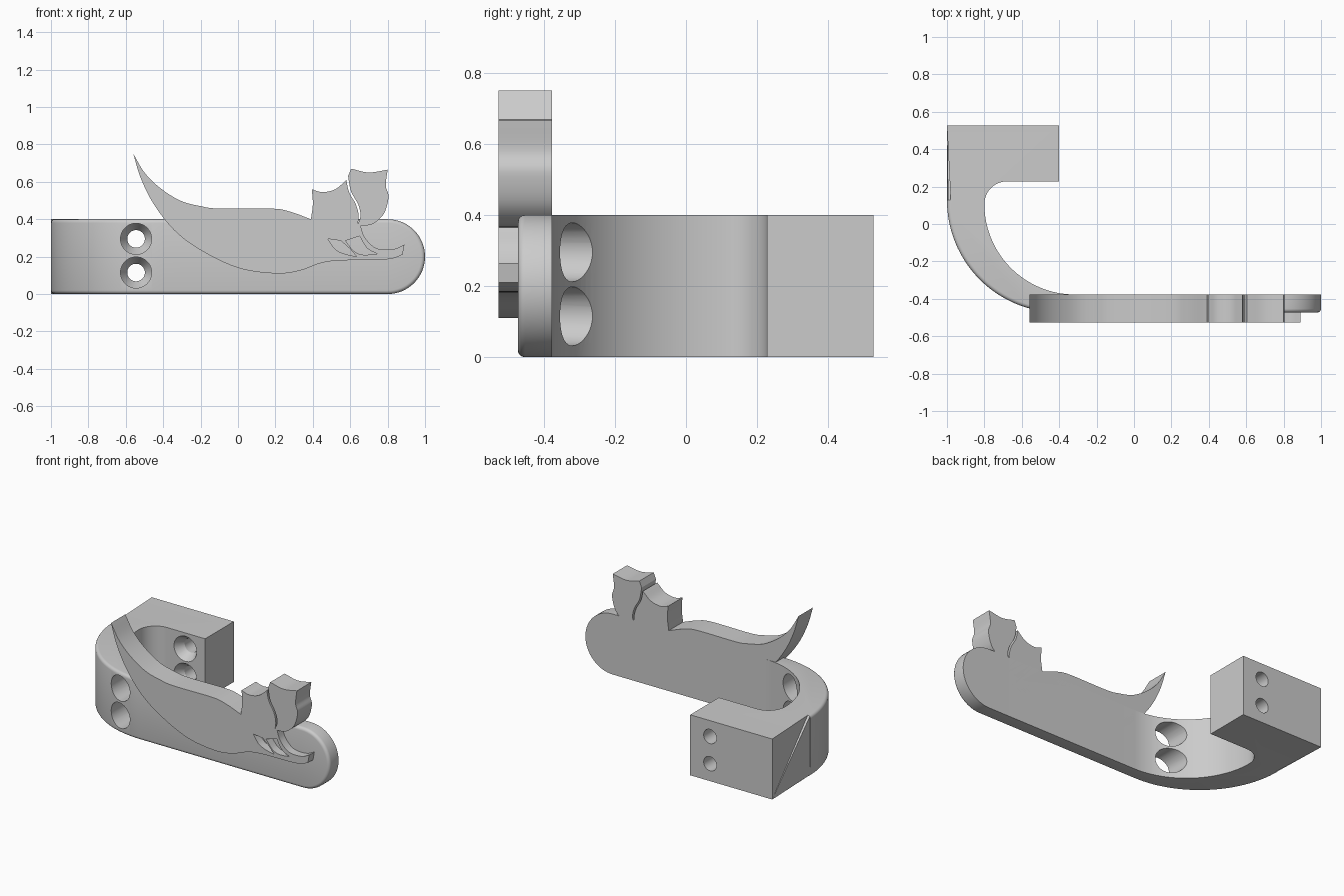
import bpy, bmesh
from math import pi, cos, sin, hypot
from mathutils import Vector

cube = bpy.data.objects.get("Cube")
if cube:
    bpy.data.objects.remove(cube, do_unlink=True)

gray = bpy.data.materials.new("light_gray")
gray.use_nodes = True
gray.diffuse_color = (0.6, 0.6, 0.6, 1)
gray.node_tree.nodes["Principled BSDF"].inputs["Base Color"].default_value = gray.diffuse_color

H = 0.40                                            # height of the band
FRONT, BACK, RELIEF, REAR, INNER = -0.473, -0.377, -0.527, 0.527, 0.228


def arc(cx, cy, r, a0, a1, n=32):
    return [(cx + r * cos(a0 + (a1 - a0) * i / n), cy + r * sin(a0 + (a1 - a0) * i / n))
            for i in range(n + 1)]


def smooth_path(points, steps=6):
    """Catmull-Rom samples through the points, without the last one."""
    p = [Vector(q) for q in points]
    p = [2 * p[0] - p[1]] + p + [2 * p[-1] - p[-2]]
    out = []
    for a, b, c, d in zip(p, p[1:], p[2:], p[3:]):
        for i in range(steps):
            t = i / steps
            out.append((2 * b + (c - a) * t + (2 * a - 5 * b + 4 * c - d) * t ** 2
                        + (3 * b - a - 3 * c + d) * t ** 3) / 2)
    return out


def outline(*segments):
    return [q for s in segments for q in smooth_path(s)]


def prism(bm, points, place, lo, hi):
    """Extrude a closed outline between two levels."""
    base = bm.faces.new([bm.verts.new(place(p, lo)) for p in points])
    ext = bmesh.ops.extrude_face_region(bm, geom=[base], use_keep_orig=True)
    moved = [v for v in ext["geom"] if isinstance(v, bmesh.types.BMVert)]
    shift = Vector(place((0, 0), hi)) - Vector(place((0, 0), lo))
    bmesh.ops.translate(bm, verts=moved, vec=shift)


def in_plan(p, level):
    return (p[0], p[1], level)


def in_elevation(p, level):
    return (p[0], level, p[1])


def make(name, bm):
    bmesh.ops.recalc_face_normals(bm, faces=bm.faces)
    mesh = bpy.data.meshes.new(name)
    bm.to_mesh(mesh)
    bm.free()
    mesh.materials.append(gray)
    ob = bpy.data.objects.new(name, mesh)
    bpy.context.collection.objects.link(ob)
    return ob


def activate(ob):
    bpy.ops.object.select_all(action="DESELECT")
    ob.select_set(True)
    bpy.context.view_layer.objects.active = ob


def cut(ob, cutter):
    activate(ob)
    mod = ob.modifiers.new("cut", "BOOLEAN")
    mod.operation, mod.solver, mod.object = "DIFFERENCE", "EXACT", cutter
    bpy.ops.object.modifier_apply(modifier=mod.name)
    bpy.data.objects.remove(cutter, do_unlink=True)


def finish(ob):
    activate(ob)
    bpy.ops.object.shade_smooth_by_angle(angle=pi / 6)


# Hook: mounting block, curved neck and flat front plate in one plan profile
end_x = 1 - H / 2
r_out, r_in = 0.6, 0.484
out_c = (r_out - 1, FRONT + r_out)
in_c = (r_in - 0.8, BACK + r_in)
fillet = INNER - in_c[1]
plan = [(-1, REAR), (-0.4, REAR), (-0.4, INNER)]
plan += arc(fillet - 0.8, in_c[1], fillet, pi / 2, pi, 12)
plan += arc(*in_c, r_in, pi, 1.5 * pi)[1:]
plan += [(end_x, BACK), (end_x, FRONT)]
plan += arc(*out_c, r_out, 1.5 * pi, pi)
bm = bmesh.new()
prism(bm, plan, in_plan, 0, H)

# Round plate end, welded on
prism(bm, arc(end_x, H / 2, H / 2, -pi / 2, pi / 2), in_elevation, FRONT, BACK)
seam = [f for f in bm.faces if all(abs(v.co.x - end_x) < 1e-4 for v in f.verts)]
bmesh.ops.delete(bm, geom=seam, context="FACES_ONLY")
bmesh.ops.remove_doubles(bm, verts=bm.verts, dist=1e-4)
bmesh.ops.recalc_face_normals(bm, faces=bm.faces)


# Soften the outer front rim
def on_outside(v):
    x, y = v.co.xy
    if x > out_c[0]:
        return abs(y - FRONT) < 1e-4
    return y < out_c[1] + 1e-4 and abs(hypot(x - out_c[0], y - out_c[1]) - r_out) < 1e-3


rim = [e for e in bm.edges if all(on_outside(v) for v in e.verts)
       and len(e.link_faces) == 2 and e.calc_face_angle(0) > 1]
bmesh.ops.bevel(bm, geom=rim, offset=0.02, segments=4, profile=0.5, affect="EDGES")
hook = make("hook_body", bm)

# Two screw holes: wide access through the neck, countersink and bore in the block
for z in (0.115, 0.295):
    bm = bmesh.new()
    steps = [(0, -0.7), (0.083, -0.7), (0.083, INNER), (0.047, INNER + 0.06), (0.047, 0.7), (0, 0.7)]
    vs = [bm.verts.new((-0.545 + r, y, z)) for r, y in steps]
    es = [bm.edges.new(pair) for pair in zip(vs, vs[1:])]
    bmesh.ops.spin(bm, geom=vs + es, cent=(-0.545, 0, z), axis=(0, 1, 0),
                   angle=2 * pi, steps=40)
    bmesh.ops.remove_doubles(bm, verts=bm.verts, dist=1e-4)
    cut(hook, make("screw_cutter", bm))
finish(hook)

# Raised relief: long tail and back, two eared heads, outstretched paw
relief = outline(
    [(-.56, .75), (-.5, .65), (-.42, .57), (-.31, .5), (-.2, .47), (-.1, .457),
     (.18, .457), (.28, .44), (.39, .4)],
    [(.39, .4), (.4, .48), (.395, .56)],
    [(.395, .56), (.45, .545), (.52, .56), (.58, .61)],
    [(.58, .61), (.605, .67)],
    [(.605, .67), (.7, .65), (.8, .665)],
    [(.8, .665), (.79, .58), (.805, .52), (.78, .43), (.72, .375), (.655, .365)],
    [(.655, .365), (.68, .3), (.74, .245), (.83, .24), (.89, .265)],
    [(.89, .265), (.88, .21)],
    [(.88, .21), (.79, .185), (.49, .175), (.33, .125), (.2, .11), (0, .14), (-.2, .235),
     (-.34, .34), (-.45, .48), (-.52, .62), (-.56, .75)])
bm = bmesh.new()
prism(bm, relief, in_elevation, RELIEF, BACK)
figures = make("animal_relief", bm)

# Slots between the paws, and the narrow gap between the heads
slots = [
    outline([(.48, .295), (.52, .24), (.57, .215), (.635, .2)],
            [(.635, .2), (.6, .24), (.55, .285)], [(.55, .285), (.48, .295)]),
    outline([(.575, .285), (.62, .23), (.67, .21), (.745, .215)],
            [(.745, .215), (.69, .245), (.65, .31)], [(.65, .31), (.575, .285)]),
    outline([(.575, .64), (.592, .55), (.63, .48), (.645, .42), (.64, .37)],
            [(.64, .37), (.655, .42), (.642, .48), (.604, .55), (.587, .64)],
            [(.587, .64), (.575, .64)])]
for points in slots:
    bm = bmesh.new()
    prism(bm, points, in_elevation, RELIEF - 0.1, BACK + 0.1)
    cut(figures, make("slot_cutter", bm))
finish(figures)
